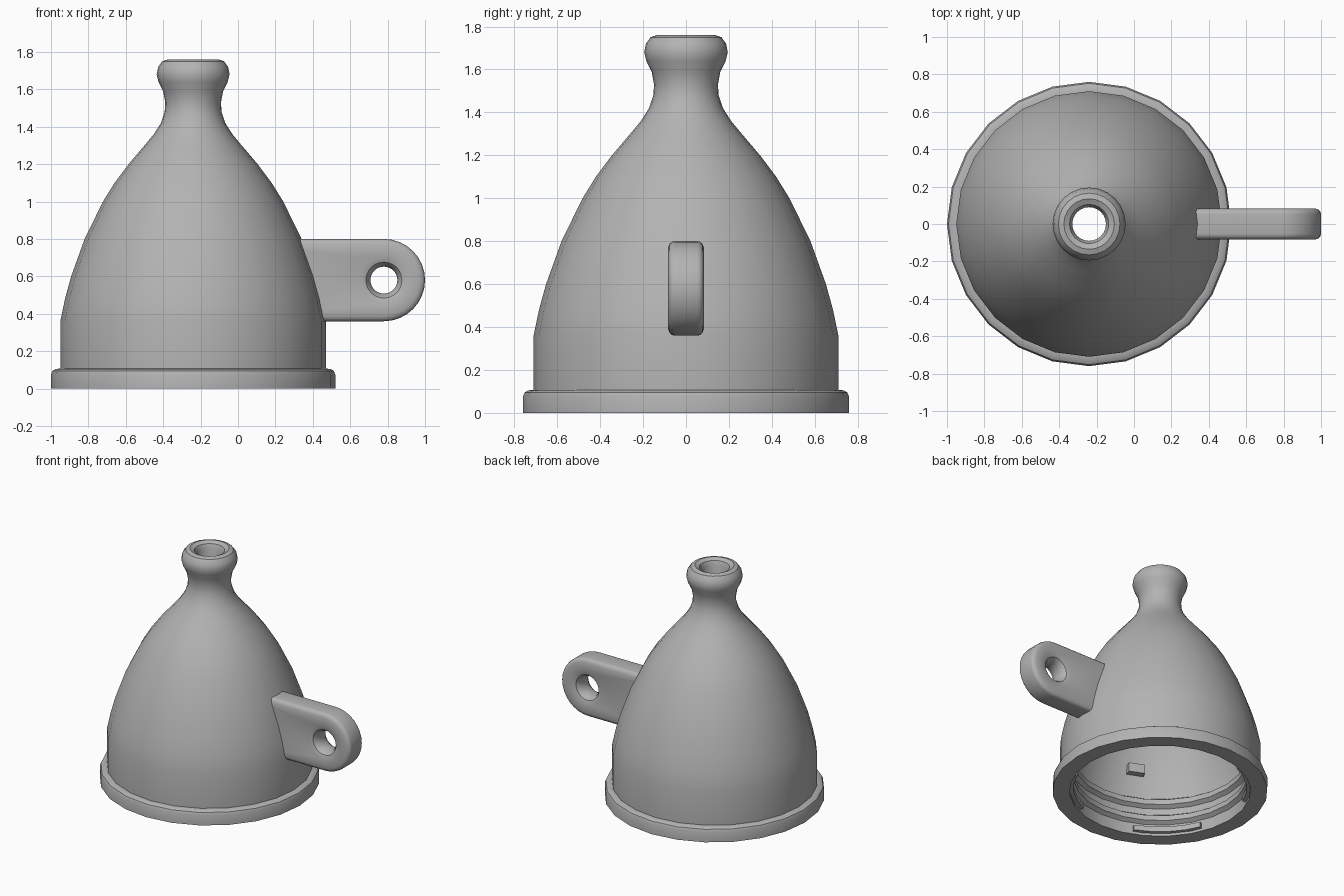
import bpy, bmesh, math
from mathutils import Vector

if "Cube" in bpy.data.objects:
    bpy.data.objects.remove(bpy.data.objects["Cube"])

AXIS_X = -0.24
SIDES = 24

grey = bpy.data.materials.new("plain grey")
grey.use_nodes = True
COLOUR = (0.45, 0.45, 0.45, 1)
grey.diffuse_color = COLOUR
grey.node_tree.nodes["Principled BSDF"].inputs["Base Color"].default_value = COLOUR


def finish(name, bm, angle=32):
    bmesh.ops.recalc_face_normals(bm, faces=bm.faces)
    mesh = bpy.data.meshes.new(name)
    bm.to_mesh(mesh)
    bm.free()
    mesh.materials.append(grey)
    obj = bpy.data.objects.new(name, mesh)
    bpy.context.collection.objects.link(obj)
    bpy.ops.object.select_all(action='DESELECT')
    obj.select_set(True)
    bpy.context.view_layer.objects.active = obj
    bpy.ops.object.shade_smooth_by_angle(angle=math.radians(angle))
    return obj


def skin(bm, loops, closed):
    """Join equal-length closed vertex loops with quads."""
    rings = [[bm.verts.new(p) for p in loop] for loop in loops]
    pairs = list(zip(rings, rings[1:]))
    if closed:
        pairs.append((rings[-1], rings[0]))
    for a, b in pairs:
        n = len(a)
        for i in range(n):
            j = (i + 1) % n
            bm.faces.new((a[i], a[j], b[j], b[i]))


def ring(r, z):
    return [(AXIS_X + r * math.cos(math.tau * i / SIDES),
             r * math.sin(math.tau * i / SIDES), z) for i in range(SIDES)]


# Hollow bell: flange, wall, dome, neck, lip, bore and inner wall
outer = [(.76, 0), (.76, .075), (.752, .095), (.735, .105), (.71, .107),
         (.71, .36), (.685, .48), (.652, .6), (.58, .8), (.482, 1.0),
         (.42, 1.1), (.345, 1.2), (.26, 1.3), (.21, 1.36), (.172, 1.42),
         (.152, 1.48), (.149, 1.53), (.16, 1.59), (.185, 1.64),
         (.195, 1.68), (.187, 1.72), (.165, 1.75), (.135, 1.76)]
inner = [(.105, 1.745), (.09, 1.71), (.09, 1.36), (.16, 1.3), (.27, 1.18),
         (.41, 1.0), (.51, .8), (.58, .6), (.635, .36)]
threads = [(.64, .3), (.61, .28), (.61, .24), (.64, .22),
           (.64, .17), (.61, .15), (.61, .11), (.64, .09), (.64, 0)]
bm = bmesh.new()
skin(bm, [ring(r, z) for r, z in outer + inner + threads], True)
finish("bell_body", bm)


# Side lug with rounded end and flared eyelet
EYE = Vector((.78, 0, .58))
HALF = .22
STEPS = 16


def lug_outline(inset, y):
    r = HALF - inset
    pts = []
    for i in range(STEPS + 1):
        a = math.pi * (i / STEPS - .5)
        pts.append(EYE + Vector((r * math.cos(a), y, r * math.sin(a))))
    for k in range(STEPS - 1):
        t = k / (STEPS - 2)
        pts.append(Vector((.31 + .12 * t, y, EYE.z + r * (1 - 2 * t))))
    return pts


def eye_loop(r, y):
    angles = [math.pi * (i / STEPS - .5) for i in range(2 * STEPS)]
    return [EYE + Vector((r * math.cos(a), y, r * math.sin(a))) for a in angles]


hole = [(.072, .02), (.08, .05), (.096, .073), (.125, .083)]
edge = [(.03, .083), (.012, .076), (.003, .066), (0, .052)]
half = [eye_loop(r, y) for r, y in hole] + [lug_outline(d, y) for d, y in edge]
other = [[Vector((p.x, -p.y, p.z)) for p in loop] for loop in reversed(half)]
bm = bmesh.new()
skin(bm, half + other, True)
finish("side_lug", bm)


# Inner catches: curved blocks against the inside wall
def catch(name, centre, width, r0, r1, z0, z1, parts=4):
    bm = bmesh.new()
    loops = []
    for i in range(parts + 1):
        a = math.radians(centre + width * (i / parts - .5))
        loops.append([(AXIS_X + r * math.cos(a), r * math.sin(a), z)
                      for r, z in ((r0, z0), (r1, z0), (r1, z1), (r0, z1))])
    skin(bm, loops, False)
    bm.verts.ensure_lookup_table()
    bm.faces.new(bm.verts[:4])
    bm.faces.new(bm.verts[-4:])
    finish(name, bm)


for n in range(4):
    catch("rim_catch_%d" % (n + 1), 45 + 90 * n, 45, .61, .66, .02, .06)
catch("inner_stop", 247, 12, .56, .64, .46, .53, 1)
